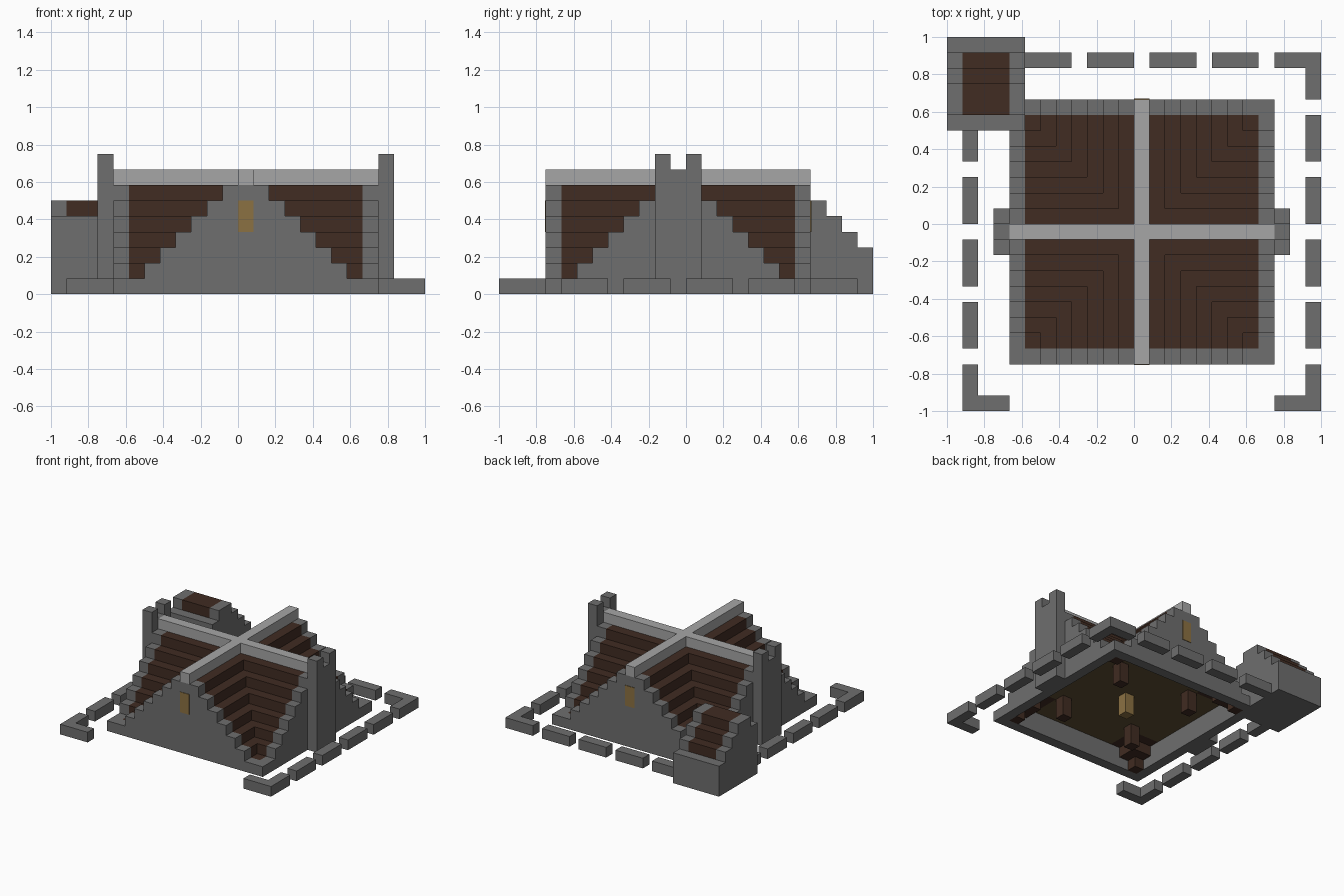
import bpy
import bmesh

cube = bpy.data.objects.get("Cube")
if cube:
    bpy.data.objects.remove(cube, do_unlink=True)

U = 1 / 12            # one block
CX, CY = 12.5, 11.5   # hall centre, in blocks


def material(name, rgb):
    m = bpy.data.materials.new(name)
    m.use_nodes = True
    m.diffuse_color = (*rgb, 1)
    m.node_tree.nodes["Principled BSDF"].inputs["Base Color"].default_value = (*rgb, 1)
    return m


stone = material("grey stone", (0.156, 0.156, 0.156))
pale = material("pale stone", (0.38, 0.38, 0.38))
brown = material("dark brown wood", (0.052, 0.025, 0.016))
tan = material("tan glow", (0.26, 0.165, 0.055))
planks = material("olive planks", (0.112, 0.076, 0.033))


def build(name, mat, boxes):
    """One object from boxes (x0, x1, y0, y1, z0, z1) in block units."""
    bm = bmesh.new()
    for x0, x1, y0, y1, z0, z1 in boxes:
        verts = bmesh.ops.create_cube(bm, size=1)["verts"]
        for v in verts:
            v.co.x = (x0 if v.co.x < 0 else x1) * U - 1
            v.co.y = (y0 if v.co.y < 0 else y1) * U - 1
            v.co.z = (z0 if v.co.z < 0 else z1) * U
    mesh = bpy.data.meshes.new(name)
    bm.to_mesh(mesh)
    bm.free()
    mesh.materials.append(mat)
    obj = bpy.data.objects.new(name, mesh)
    bpy.context.collection.objects.link(obj)
    return obj


def centred(a0, a1, b0, b1, z0, z1, swap=False):
    """Box given from the hall centre; swap turns it a quarter."""
    if swap:
        a0, a1, b0, b1 = b0, b1, a0, a1
    return (CX + a0, CX + a1, CY + b0, CY + b1, z0, z1)


def span(sign, lo, hi):
    """Blocks lo..hi counted outwards from the centre block."""
    a, b = sign * (lo - 0.5), sign * (hi + 0.5)
    return min(a, b), max(a, b)


# Stepped gable walls
for name, sign, swap in (("front_gable", -1, False), ("back_gable", 1, False),
                         ("right_gable", -1, True), ("left_gable", 1, True)):
    boxes = []
    for z in range(7):
        half = 7 - z + 0.5 if z else (7.5 if swap else 8.5)
        boxes.append(centred(-half, half, *span(sign, 8, 8), z, z + 1, swap))
    build(name, stone, boxes)

# Gable windows
for name, sign in (("front_window", -1), ("back_window", 1)):
    y0, y1 = span(sign, 8, 8)
    build(name, tan, [centred(-0.5, 0.5, y0 - 0.05, y1 + 0.05, 4, 6)])

# Stepped roof with four valleys
roof = []
for sx in (-1, 1):
    for sy in (-1, 1):
        for h in range(1, 8):
            z = 7 - h
            roof.append(centred(*span(sx, h, h), *span(sy, h, 7), z, z + 1))
            if h < 7:
                roof.append(centred(*span(sx, h + 1, 7), *span(sy, h, h), z, z + 1))
build("stepped_roof", brown, roof)

# Crossed ridge beams
build("ridge_beams", pale, [
    centred(-0.5, 0.5, -8.5, 8.5, 7, 8),
    centred(-8.5, -0.5, -0.5, 0.5, 7, 8),
    centred(0.5, 8.5, -0.5, 0.5, 7, 8)])

# Notched side towers
for name, sign in (("right_tower", -1), ("left_tower", 1)):
    x = span(sign, 9, 9)
    build(name, stone, [centred(*x, -1.5, -0.5, 0, 9),
                        centred(*x, -0.5, 0.5, 0, 8),
                        centred(*x, 0.5, 1.5, 0, 9)])

# Inner floor, posts and hanging lamp
build("inner_floor", planks, [
    centred(-4.5, 4.5, -7.5, 7.5, 2, 3),
    centred(-7.5, -4.5, -4.5, 4.5, 2, 3),
    centred(4.5, 7.5, -4.5, 4.5, 2, 3)])
build("inner_posts", brown, [centred(*span(sx, 4, 4), *span(sy, 4, 4), 0, 2)
                             for sx in (-1, 1) for sy in (-1, 1)])
build("lamp", tan, [centred(-0.5, 0.5, -0.5, 0.5, 0, 2)])

# Corner hut: stepped side walls, end walls and sloping roof
tops = [5, 6, 6, 5, 4, 3]
walls, hut_roof = [], []
for j, top in enumerate(tops):
    y = 18 + j
    if j in (0, 5):
        walls.append((0, 5, y, y + 1, 0, top))
    else:
        walls.append((0, 1, y, y + 1, 0, top))
        walls.append((4, 5, y, y + 1, 0, top))
        walls.append((1, 4, y, y + 1, 0, 1))
        hut_roof.append((1, 4, y, y + 1, top - 2, top))
build("hut_walls", stone, walls)
build("hut_roof", brown, hut_roof)

# Broken low border wall
border = [(x, x + 3, 22, 23, 0, 1) for x in range(5, 22, 4)]
border += [(23, 24, y, y + 3, 0, 1) for y in range(0, 17, 4)]
border += [(1, 2, y, y + 3, 0, 1) for y in range(0, 17, 4)]
border += [(23, 24, 20, 22, 0, 1), (21, 23, 0, 1, 0, 1), (2, 4, 0, 1, 0, 1)]
build("border_wall", stone, border)
